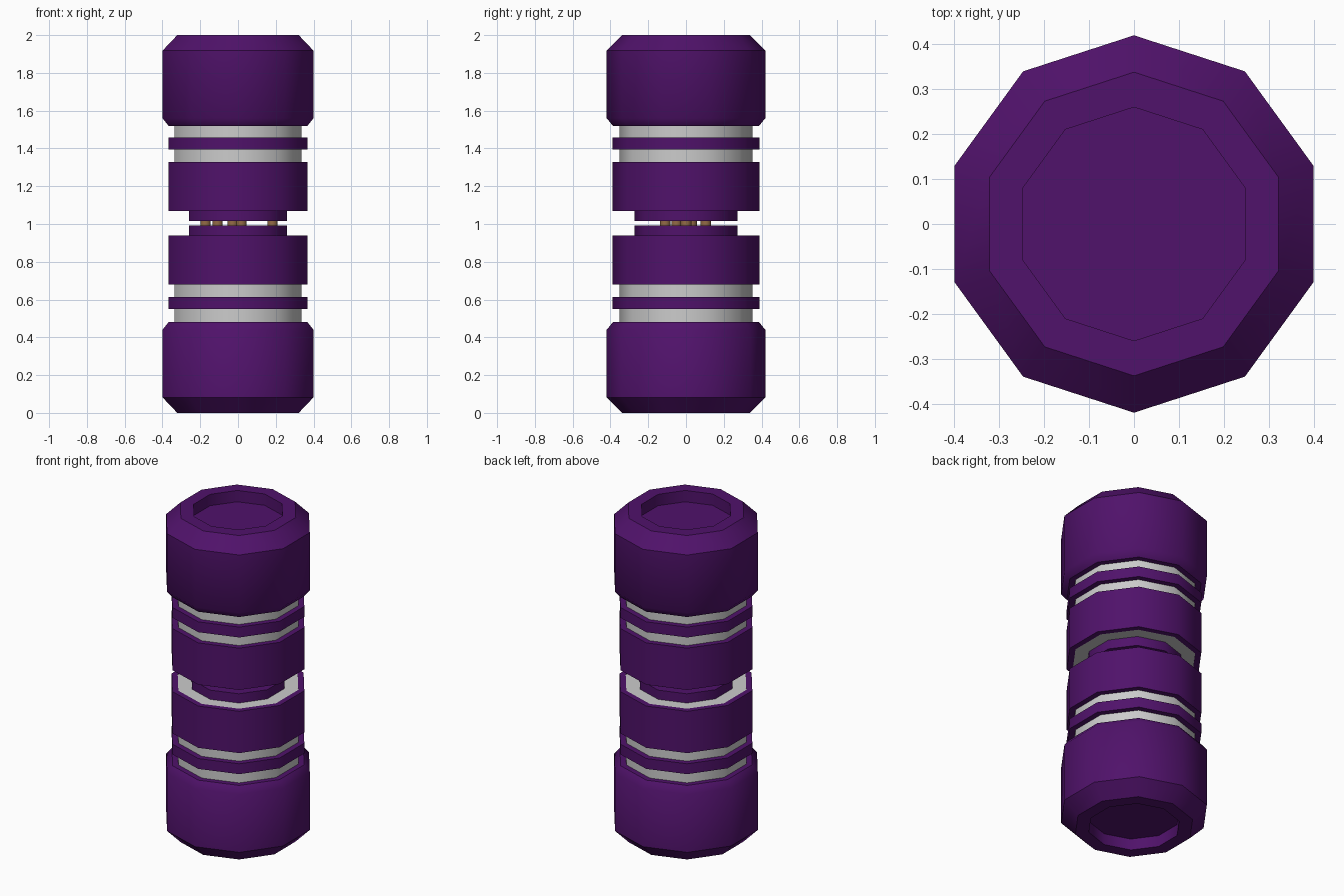
import bpy, bmesh, math

if "Cube" in bpy.data.objects:
    bpy.data.objects.remove(bpy.data.objects["Cube"])

SIDES = 10


def material(name, rgb):
    m = bpy.data.materials.new(name)
    m.diffuse_color = (*rgb, 1)
    m.use_nodes = True
    m.node_tree.nodes["Principled BSDF"].inputs["Base Color"].default_value = m.diffuse_color
    return m


purple = material("deep_purple", (0.08, 0.006, 0.145))
bronze = material("bronze", (0.30, 0.15, 0.06))


def lathe(name, profile, mat=None, closed=False, sides=SIDES, at=(0, 0)):
    """Turn an (r, z) profile round the z axis; closed=True makes a tube."""
    bm = bmesh.new()
    rings = []
    for r, z in profile:
        if r == 0:
            rings.append([bm.verts.new((at[0], at[1], z))] * sides)
        else:
            angles = [math.pi / 2 + math.tau * i / sides for i in range(sides)]
            rings.append([bm.verts.new((at[0] + r * math.cos(a), at[1] + r * math.sin(a), z))
                          for a in angles])
    pairs = list(zip(rings, rings[1:]))
    if closed:
        pairs.append((rings[-1], rings[0]))
    for a, b in pairs:
        for i in range(sides):
            j = (i + 1) % sides
            quad = list(dict.fromkeys((a[i], a[j], b[j], b[i])))
            bm.faces.new(quad)
    bmesh.ops.recalc_face_normals(bm, faces=bm.faces)
    mesh = bpy.data.meshes.new(name)
    bm.to_mesh(mesh)
    bm.free()
    obj = bpy.data.objects.new(name, mesh)
    bpy.context.collection.objects.link(obj)
    if mat:
        mesh.materials.append(mat)
    bpy.ops.object.select_all(action='DESELECT')
    obj.select_set(True)
    bpy.context.view_layer.objects.active = obj
    bpy.ops.object.shade_smooth_by_angle(angle=math.radians(40))
    return obj


def rod(name, r, z0, z1, mat=None, **kw):
    return lathe(name, [(0, z0), (r, z0), (r, z1), (0, z1)], mat, **kw)


def tube(name, ri, ro, z0, z1, mat):
    return lathe(name, [(ri, z0), (ro, z0), (ro, z1), (ri, z1)], mat, closed=True)


# The two halves mirror each other, the upper one sitting slightly higher
CORE = 0.353
for half, flip, shift in (("lower", lambda z: z, 0.0), ("upper", lambda z: 2 - z, 0.008)):
    def up(z):
        return flip(z) + shift

    # chamfered end cap with a recessed end
    cap = [(0, 0.07), (0.26, 0.07), (0.26, 0), (0.338, 0), (0.42, 0.082),
           (0.42, 0.44), (0.387, 0.48), (0, 0.48)]
    lathe(half + "_end_cap", [(r, flip(z)) for r, z in cap], purple)
    # grey core, thin ring and grip sleeve
    rod(half + "_core", CORE, up(0.46), up(0.935))
    tube(half + "_thin_ring", CORE - 0.005, 0.388, up(0.55), up(0.614), purple)
    tube(half + "_sleeve", CORE, 0.388, up(0.68), up(0.938), purple)
    # collar facing the middle gap
    rod(half + "_collar", 0.272, up(0.92), up(0.992), purple)

# small contact pins joining the halves
for n, xy in enumerate([(0.182, 0), (0.018, -0.11), (-0.028, 0.105), (-0.172, 0.03), (-0.108, -0.05)]):
    rod(f"contact_pin_{n + 1}", 0.028, 0.98, 1.03, bronze, at=xy)
